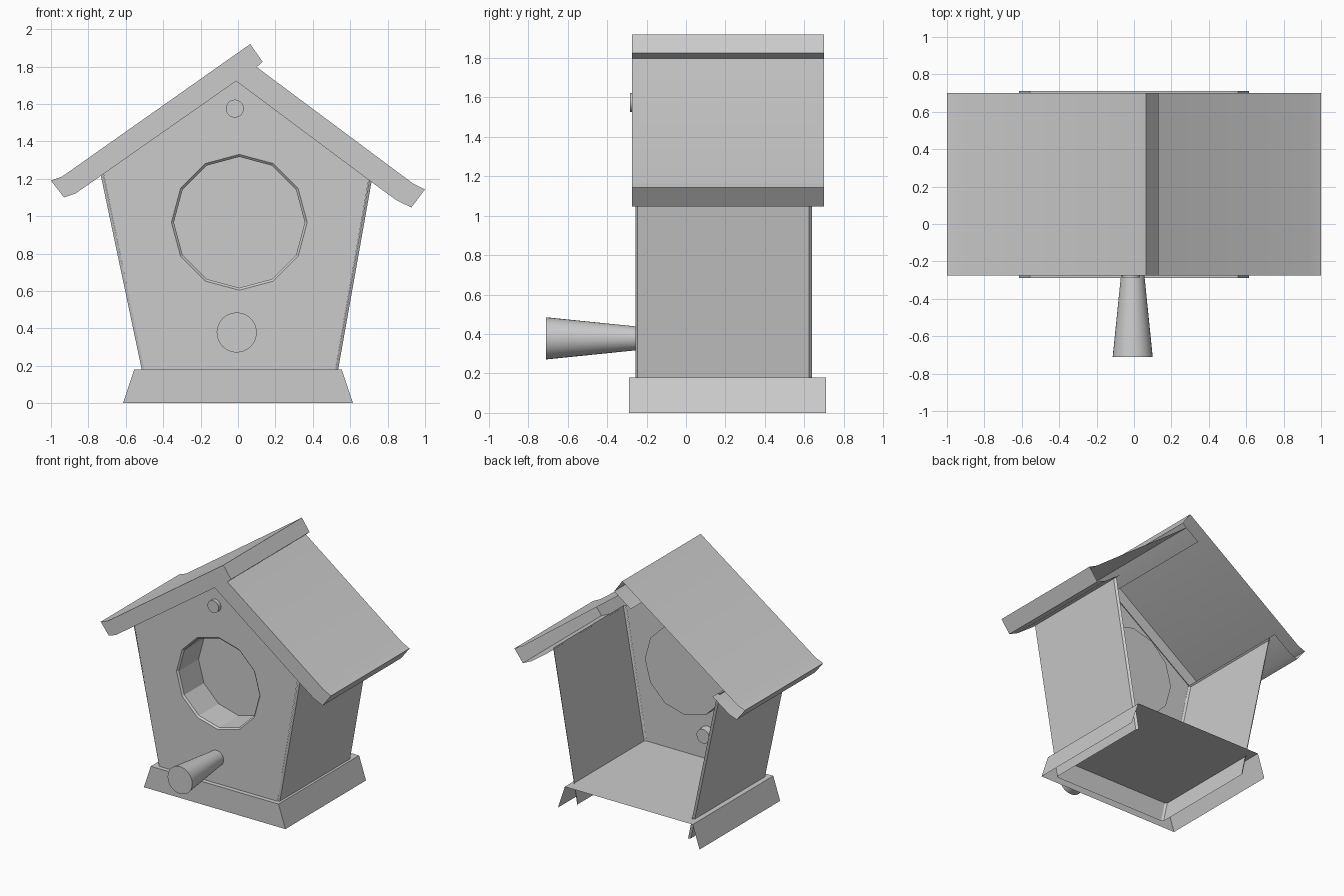
import bpy, bmesh, math

if "Cube" in bpy.data.objects:
    bpy.data.objects.remove(bpy.data.objects["Cube"])


def finish(name, bm, smooth=None):
    bmesh.ops.remove_doubles(bm, verts=bm.verts[:], dist=1e-5)
    bmesh.ops.recalc_face_normals(bm, faces=bm.faces[:])
    me = bpy.data.meshes.new(name)
    bm.to_mesh(me)
    bm.free()
    ob = bpy.data.objects.new(name, me)
    bpy.context.collection.objects.link(ob)
    if smooth:
        bpy.ops.object.select_all(action='DESELECT')
        ob.select_set(True)
        bpy.context.view_layer.objects.active = ob
        bpy.ops.object.shade_smooth_by_angle(angle=math.radians(smooth))
    return ob


def loop(bm, pts, y):
    return [bm.verts.new((x, y, z)) for x, z in pts]


def skin(bm, a, b, closed=True):
    n = len(a)
    for i in range(n if closed else n - 1):
        j = (i + 1) % n
        bm.faces.new((a[i], a[j], b[j], b[i]))


def ring(cx, cz, r, n):
    return [(cx + r * math.sin(2 * math.pi * i / n),
             cz + r * math.cos(2 * math.pi * i / n)) for i in range(n)]


def rod(name, cx, cz, sections, n):
    # round peg along y from (y, radius) sections, both ends capped
    bm = bmesh.new()
    loops = [loop(bm, ring(cx, cz, r, n), y) for y, r in sections]
    for a, b in zip(loops, loops[1:]):
        skin(bm, a, b)
    bm.faces.new(loops[0])
    bm.faces.new(loops[-1][::-1])
    return finish(name, bm, 40)


def roof(name, pts):
    # plank with a front cap; the back and the hidden underside stay open
    bm = bmesh.new()
    a, b = loop(bm, pts, -0.275), loop(bm, pts, 0.70)
    skin(bm, a, b, closed=False)
    bm.faces.new(a)
    # narrow underside lip in front of the wall
    lip = loop(bm, (pts[0], pts[-1]), -0.25)
    bm.faces.new((a[0], a[-1], lip[1], lip[0]))
    return finish(name, bm, 30)


# Base skirt: slanted sides, front and top, open at back and bottom
bm = bmesh.new()
pts = [(-0.615, 0), (-0.555, 0.18), (0.555, 0.18), (0.615, 0)]
a, b = loop(bm, pts, -0.29), loop(bm, pts, 0.71)
skin(bm, a, b, closed=False)
bm.faces.new(a)
finish("base", bm)

# Front wall with a twelve-sided entrance recess
FRONT, HX, HZ = -0.255, 0.007, 0.967
bm = bmesh.new()
outer = loop(bm, [(-0.467, 0.02), (0.492, 0.02), (0.70, 1.20),
                  (-0.01, 1.735), (-0.72, 1.23)], FRONT)
rim = loop(bm, ring(HX, HZ, 0.363, 12), FRONT)
edges = [bm.edges.new((l[i], l[(i + 1) % len(l)]))
         for l in (outer, rim) for i in range(len(l))]
bmesh.ops.triangle_fill(bm, edges=edges, use_beauty=True, use_dissolve=False)
lip = loop(bm, ring(HX, HZ, 0.35, 12), FRONT + 0.012)
deep = loop(bm, ring(HX, HZ, 0.35, 12), 0.0)
skin(bm, rim, lip)
skin(bm, lip, deep)
bm.faces.new(deep)
finish("front_wall", bm)

# Side walls with chamfered front and rear edges
for name, xb, xt, zt in (("left_wall", -0.481, -0.735, 1.225),
                         ("right_wall", 0.507, 0.716, 1.195)):
    bm = bmesh.new()
    s = math.copysign(0.015, xb)
    section = [(s, FRONT), (0, FRONT + 0.01), (0, 0.625), (s, 0.64)]
    low = [bm.verts.new((xb - d, y, 0.02)) for d, y in section]
    top = [bm.verts.new((xt - d, y, zt)) for d, y in section]
    skin(bm, low, top, closed=False)
    finish(name, bm)

# Roof planks: the left one overlaps the right one at the ridge
roof("left_roof", [(-0.72, 1.225), (-0.87, 1.12), (-0.93, 1.10), (-1.0, 1.19),
                   (-0.94, 1.212), (0.065, 1.92), (0.132, 1.825),
                   (0.10, 1.797), (-0.01, 1.722)])
roof("right_roof", [(0.71, 1.185), (0.85, 1.083), (0.927, 1.047), (1.0, 1.143),
                    (0.935, 1.175), (0.10, 1.797), (-0.01, 1.722)])

# Perch and the small knob in the gable
rod("perch", -0.007, 0.378, [(-0.71, 0.107), (-0.20, 0.055)], 32)
rod("gable_knob", -0.017, 1.575, [(-0.285, 0.048), (-0.23, 0.048)], 24)
